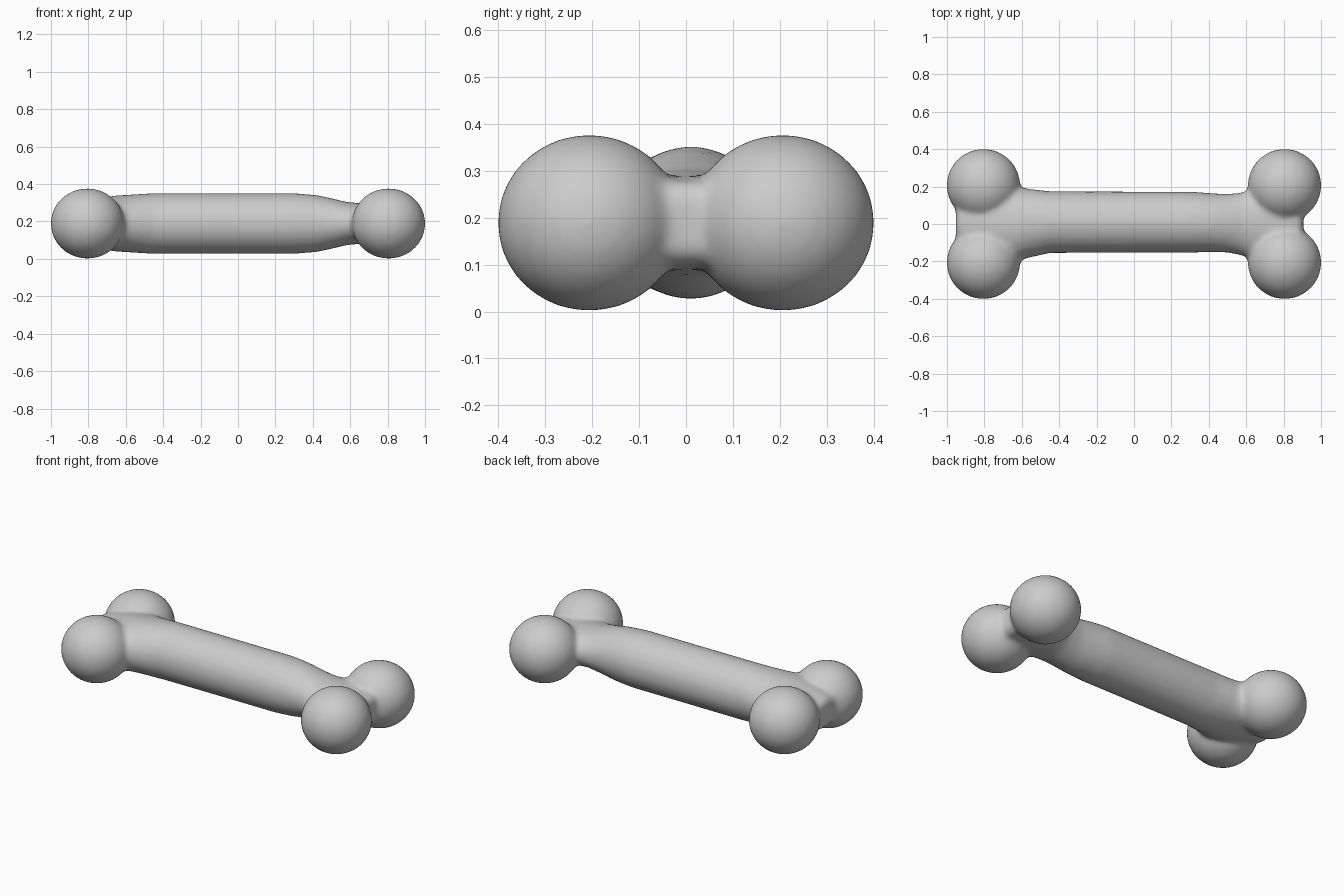
import bpy, bmesh, math
from mathutils import Matrix

if "Cube" in bpy.data.objects:
    bpy.data.objects.remove(bpy.data.objects["Cube"])

ZC = 0.189
bm = bmesh.new()

# four knuckle balls
for sx in (-1, 1):
    for sy in (-1, 1):
        m = Matrix.Translation((sx * 0.805, sy * 0.206, ZC)) @ Matrix.Diagonal((0.197, 0.196, 0.188, 1))
        bmesh.ops.create_uvsphere(bm, u_segments=32, v_segments=20, radius=1, matrix=m)

# shaft: x, y centre, half width, half height, flaring into a web at each end
sections = [(-0.952, 0, 0.10, 0.06), (-0.94, 0, 0.14, 0.085), (-0.87, 0, 0.17, 0.115),
            (-0.75, 0, 0.22, 0.138), (-0.65, 0, 0.215, 0.150), (-0.58, 0.003, 0.188, 0.155),
            (-0.45, 0.01, 0.166, 0.163), (0.0, 0.01, 0.164, 0.163), (0.30, 0.01, 0.164, 0.163),
            (0.42, 0.007, 0.158, 0.153), (0.50, 0.004, 0.157, 0.136), (0.58, 0, 0.17, 0.116),
            (0.66, 0, 0.20, 0.108), (0.80, 0, 0.18, 0.098), (0.88, 0, 0.15, 0.088),
            (0.905, 0, 0.10, 0.06)]
N = 24
rings = []
for x, cy, ry, rz in sections:
    rings.append([bm.verts.new((x, cy + ry * math.cos(2 * math.pi * i / N),
                                ZC + rz * math.sin(2 * math.pi * i / N))) for i in range(N)])
for a, b in zip(rings, rings[1:]):
    for i in range(N):
        j = (i + 1) % N
        bm.faces.new((a[i], b[i], b[j], a[j]))
bm.faces.new(rings[0])
bm.faces.new(rings[-1])
bmesh.ops.recalc_face_normals(bm, faces=bm.faces)

me = bpy.data.meshes.new("bone")
bm.to_mesh(me)
bm.free()
bone = bpy.data.objects.new("bone", me)
bpy.context.collection.objects.link(bone)

# fuse the parts into one skin and soften the joints
remesh = bone.modifiers.new("fuse", 'REMESH')
remesh.mode = 'VOXEL'
remesh.voxel_size = 0.013
remesh.use_smooth_shade = True
soft = bone.modifiers.new("soften", 'SMOOTH')
soft.factor = 0.5
soft.iterations = 12
